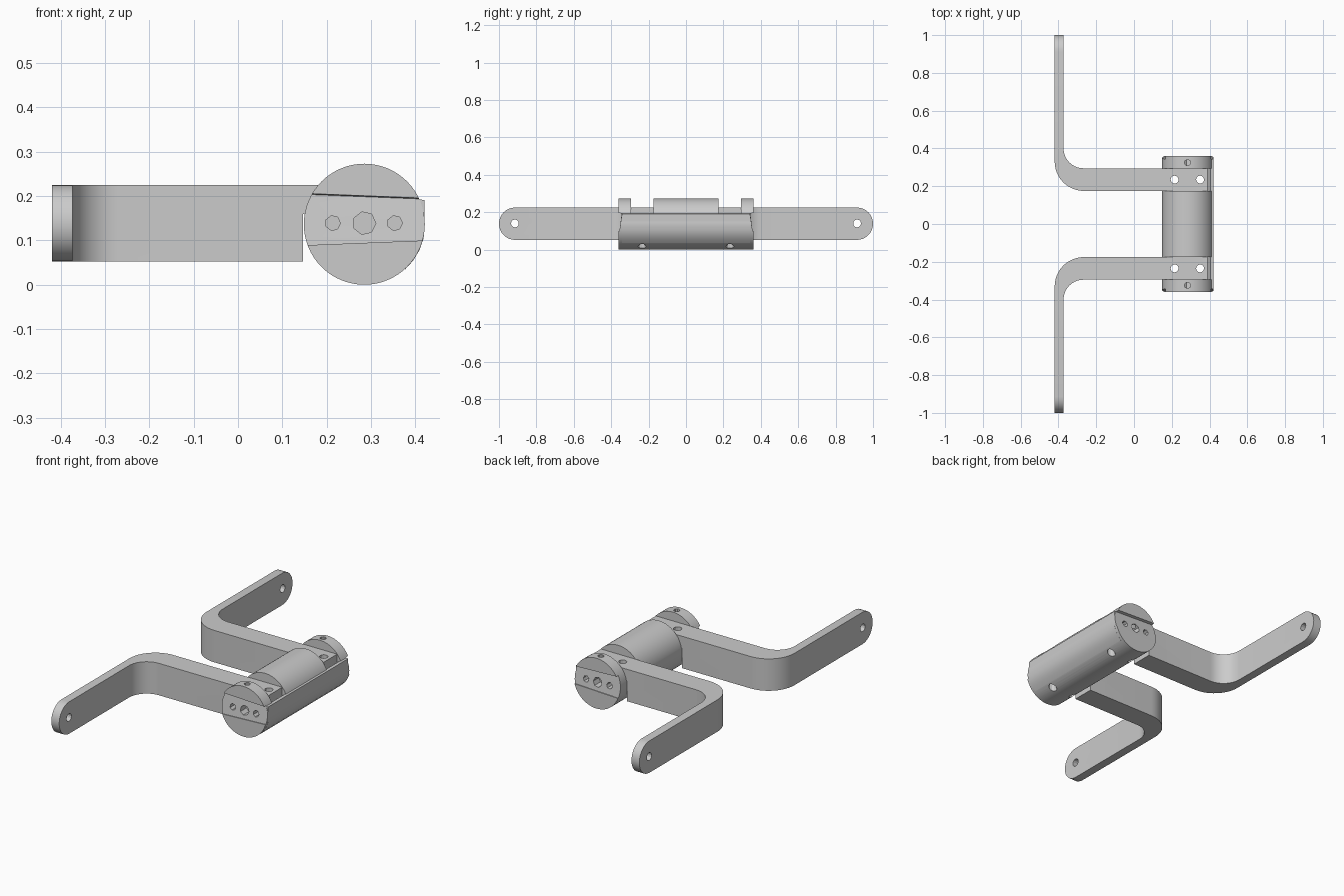
import bpy, bmesh
from math import cos, sin, pi, radians
from mathutils import Vector

if "Cube" in bpy.data.objects:
    bpy.data.objects.remove(bpy.data.objects["Cube"])

AX, AZ, R = 0.285, 0.1365, 0.1365      # axis and radius of the barrel


def prism(name, pts, axis, lo, hi):
    """Extrude a 2D outline along x (pts are y,z), y (pts are x,z) or z (pts are x,y)."""
    place = {'x': lambda a, b, t: (t, a, b),
             'y': lambda a, b, t: (a, t, b),
             'z': lambda a, b, t: (a, b, t)}[axis]
    bm = bmesh.new()
    face = bm.faces.new([bm.verts.new(place(a, b, lo)) for a, b in pts])
    ext = bmesh.ops.extrude_face_region(bm, geom=[face])
    move = Vector(place(0, 0, hi - lo))
    bmesh.ops.translate(bm, vec=move,
                        verts=[v for v in ext['geom'] if isinstance(v, bmesh.types.BMVert)])
    bmesh.ops.recalc_face_normals(bm, faces=bm.faces)
    mesh = bpy.data.meshes.new(name)
    bm.to_mesh(mesh)
    bm.free()
    ob = bpy.data.objects.new(name, mesh)
    bpy.context.collection.objects.link(ob)
    return ob


def arc(cx, cy, r, a0, a1, n):
    return [(cx + r * cos(radians(a0 + (a1 - a0) * i / n)),
             cy + r * sin(radians(a0 + (a1 - a0) * i / n))) for i in range(n + 1)]


def ring(cx, cy, r, n):
    return arc(cx, cy, r, 0, 360, n)[:-1]


def rect(a0, b0, a1, b1):
    return [(a0, b0), (a1, b0), (a1, b1), (a0, b1)]


def cut(ob, cutters, op='DIFFERENCE'):
    """Apply each cutter, then remove it."""
    for c in cutters:
        c.hide_render = True
        mod = ob.modifiers.new("cut", 'BOOLEAN')
        mod.operation, mod.object, mod.solver = op, c, 'EXACT'
        bpy.context.view_layer.objects.active = ob
        bpy.ops.object.modifier_apply(modifier=mod.name)
        bpy.data.objects.remove(c)


def smooth(ob):
    bpy.ops.object.select_all(action='DESELECT')
    ob.select_set(True)
    bpy.context.view_layer.objects.active = ob
    bpy.ops.object.shade_smooth_by_angle(angle=radians(25))


def screw_holes(s):
    return [prism("screw_hole", ring(x, 0.235 * s, 0.021, 12), 'z', -0.1, 0.4)
            for x in (0.215, 0.35)]


# Barrel with arm slots, screw holes and recessed ends
barrel = prism("barrel", ring(AX, AZ, R, 64), 'y', -0.36, 0.36)
for s in (1, -1):
    cutters = [prism("arm_slot", rect(0.1, 0.175 * s, 0.5, 0.295 * s), 'z', 0.16, 0.4)]
    cutters += screw_holes(s)
    cutters.append(prism("set_screw_hole", ring(AX - 0.002, 0.325 * s, 0.016, 10), 'z', 0.13, 0.4))
    # wedge recess, deepest along its top edge
    wedge = prism("end_recess", [(0.356 * s, 0.087), (0.343 * s, 0.2),
                                 (0.4 * s, 0.207), (0.4 * s, 0.087)], 'x', 0.1, 0.5)
    for v in wedge.data.vertices:
        if v.co.z > 0.15:
            v.co.z += 0.006 if v.co.x < AX else -0.01
        elif v.co.x > AX:
            v.co.z += 0.016
    cutters.append(wedge)
    for x, r in ((0.214, 0.017), (AX, 0.026), (0.354, 0.017)):
        cutters.append(prism("end_hole", ring(x, 0.139, r, 7), 'y', 0.303 * s, 0.4 * s))
    cut(barrel, cutters)
smooth(barrel)

# Thin cover strip along the outer side of the barrel
strip = arc(AX, AZ, 0.1375, -48, 21, 6) + [(0.405, 0.193), (0.38, 0.1365), (0.36, 0.06)]
strip[6] = (0.421, 0.191)
strip = [(min(x, 0.421), z) for x, z in strip]
cover = prism("side_cover", strip, 'y', -0.343, 0.343)
cut(cover, screw_holes(1) + screw_holes(-1))
smooth(cover)

# Two cranked arms: plan outline trimmed by a round-ended side outline
for s, side in ((1, "back"), (-1, "front")):
    plan = [(0.388, 0.295), (0.388, 0.175)]
    plan += arc(-0.265, 0.33, 0.155, 270, 180, 12)      # outside of bend
    plan += [(-0.42, 1.05), (-0.373, 1.05)]
    plan += arc(-0.268, 0.40, 0.105, 180, 270, 10)      # inside of bend
    arm = prism(side + "_arm", [(x, y * s) for x, y in plan], 'z', 0.0, 0.3)
    elev = [(0.1, 0.225), (0.1, 0.052)] + arc(0.9135, 0.1385, 0.0865, -90, 90, 16)
    cut(arm, [prism("arm_trim", [(y * s, z) for y, z in elev], 'x', -0.6, 0.6)], 'INTERSECT')
    shoulder = prism("shoulder", rect(0.147, 0.1 * s, 0.5, 0.4 * s), 'z', -0.1, 0.16)
    pivot = prism("pivot_hole", ring(0.915 * s, 0.14, 0.021, 12), 'x', -0.6, 0.0)
    cut(arm, [shoulder, pivot] + screw_holes(s))
    smooth(arm)
